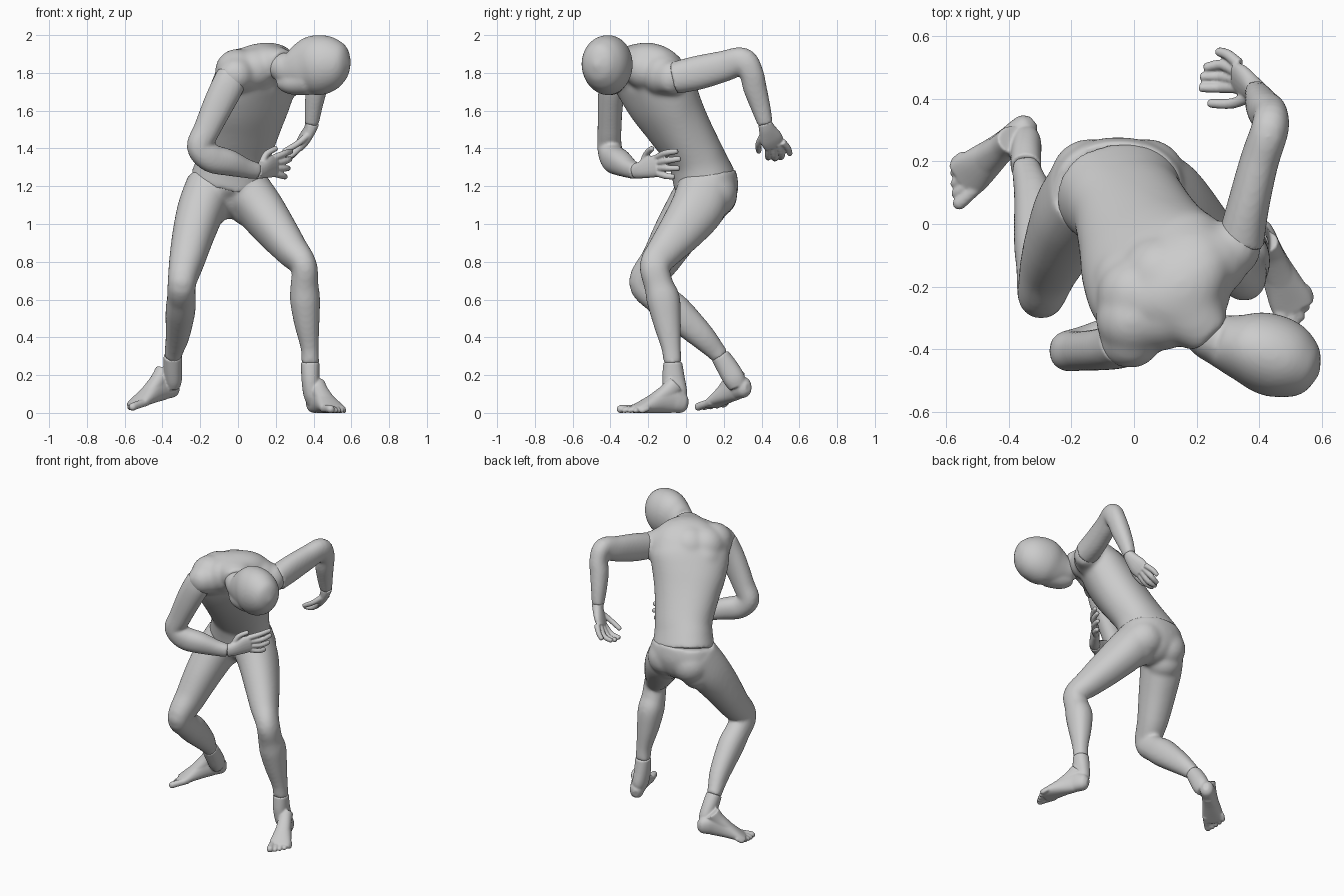
import bpy, bmesh, math
from mathutils import Vector as V, Matrix


def tube(bm, rings, side=None, sides=24, steps=5, power=2.2):
    """Closed smooth loft. Ring = x, y, z, half width, half depth [, yaw in degrees]."""
    n = len(rings)
    pts = []
    for i in range(n - 1):
        q = [rings[max(0, min(n - 1, i + k))] for k in (-1, 0, 1, 2)]
        for j in range(steps):
            t = j / steps
            pts.append([0.5 * (2 * b + (c - a) * t + (2 * a - 5 * b + 4 * c - d) * t * t
                               + (3 * b - a - 3 * c + d) * t ** 3) for a, b, c, d in zip(*q)])
    pts.append(list(rings[-1]))
    loops = []
    for i, p in enumerate(pts):
        tan = (V(pts[min(i + 1, len(pts) - 1)][:3]) - V(pts[max(i - 1, 0)][:3])).normalized()
        s = V(side) if side else V((math.cos(math.radians(p[5])), math.sin(math.radians(p[5])), 0))
        s = (s - tan * s.dot(tan)).normalized()
        d = tan.cross(s)
        loop = []
        for k in range(sides):
            a = 2 * math.pi * k / sides
            c, e = (math.copysign(abs(v) ** (2 / power), v) for v in (math.cos(a), math.sin(a)))
            loop.append(bm.verts.new(V(p[:3]) + s * max(p[3], .002) * c + d * max(p[4], .002) * e))
        loops.append(loop)
    for l0, l1 in zip(loops, loops[1:]):
        for k in range(sides):
            m = (k + 1) % sides
            bm.faces.new((l0[k], l0[m], l1[m], l1[k]))
    bm.faces.new(loops[0])
    bm.faces.new(loops[-1])


def balls(bm, *items):
    for x, y, z, r in items:
        bmesh.ops.create_icosphere(bm, subdivisions=3, radius=r, matrix=Matrix.Translation((x, y, z)))


def finish(bm, name, voxel, smooth=4):
    """Fuse the overlapping pieces into one smooth skin."""
    bmesh.ops.recalc_face_normals(bm, faces=bm.faces[:])
    me = bpy.data.meshes.new(name)
    bm.to_mesh(me)
    bm.free()
    ob = bpy.data.objects.new(name, me)
    bpy.context.collection.objects.link(ob)
    m = ob.modifiers.new("fuse", 'REMESH')
    m.mode, m.voxel_size = 'VOXEL', voxel
    m = ob.modifiers.new("soften", 'SMOOTH')
    m.factor, m.iterations = 0.5, smooth
    dg = bpy.context.evaluated_depsgraph_get()
    new = bpy.data.meshes.new_from_object(ob.evaluated_get(dg))
    ob.modifiers.clear()
    ob.data = new
    for f in ob.data.polygons:
        f.use_smooth = True


# Torso, twisting towards the left shoulder, with shoulder blades and shoulder caps
bm = bmesh.new()
tube(bm, [(-.05, .10, 1.225, .205, .17, 0), (-.03, .07, 1.31, .19, .155, 5),
          (-.01, .04, 1.38, .186, .148, 12), (.025, -.045, 1.52, .208, .157, 25),
          (.055, -.115, 1.64, .237, .163, 35), (.09, -.17, 1.75, .252, .155, 41),
          (.14, -.215, 1.835, .215, .13, 41), (.19, -.295, 1.855, .115, .09, 41),
          (.24, -.35, 1.842, .08, .08, 38)], sides=40)
for path in ([(.06, -.28, 1.79, .11, .10), (-.01, -.36, 1.79, .095, .095), (-.04, -.38, 1.755, .075, .085)],
             [(.24, -.13, 1.78, .10, .10), (.32, -.075, 1.775, .09, .09), (.35, -.05, 1.775, .075, .088)]):
    tube(bm, path, side=(.6, -.75, .1))
balls(bm, (-.01, -.365, 1.79, .097), (-.005, -.305, 1.81, .118), (.01, -.23, 1.80, .13),
      (-.005, -.19, 1.73, .13), (.09, -.17, 1.80, .14), (.18, -.13, 1.79, .135),
      (.25, -.12, 1.79, .115), (.315, -.075, 1.775, .092), (.20, -.22, 1.82, .11), (.09, -.29, 1.82, .115))
finish(bm, "torso", .011, 20)

# Head with neck, tipped over to the left with the face down, and a chin
bm = bmesh.new()
tube(bm, [(.20, -.33, 1.84, .065, .065), (.235, -.355, 1.83, .074, .08), (.27, -.37, 1.82, .082, .10),
          (.33, -.388, 1.825, .102, .135), (.40, -.405, 1.838, .126, .158), (.47, -.43, 1.845, .128, .153),
          (.53, -.455, 1.845, .105, .125), (.57, -.47, 1.842, .068, .08), (.592, -.478, 1.84, .004, .004)],
     side=(.38, .92, 0), sides=36, power=2.0)
tube(bm, [(.215, -.36, 1.755, .035, .03), (.24, -.37, 1.752, .052, .05), (.29, -.39, 1.75, .07, .067),
          (.36, -.41, 1.765, .085, .085)], side=(.38, .92, 0), power=2.0)
finish(bm, "head", .009, 8)

# Pelvis and both legs
bm = bmesh.new()
tube(bm, [(-.05, .10, 1.265, .202, .165), (-.05, .11, 1.19, .218, .167),
          (-.045, .105, 1.13, .20, .145), (-.035, .09, 1.08, .12, .10)], side=(1, 0, 0), sides=40)
balls(bm, (-.14, .145, 1.155, .128), (.04, .145, 1.16, .128), (-.05, .125, 1.17, .145),
      (-.165, .10, 1.09, .118), (.065, .10, 1.10, .118))
tube(bm, [(.03, .105, 1.2, .13, .145), (.11, .065, 1.09, .125, .145), (.20, -.02, .97, .108, .123),
          (.285, -.11, .86, .087, .096), (.35, -.165, .78, .069, .081), (.352, -.145, .68, .074, .078),
          (.355, -.12, .60, .08, .089), (.364, -.1, .48, .068, .075), (.38, -.078, .34, .048, .052),
          (.382, -.07, .26, .049, .049)], side=(1, 0, 0))
tube(bm, [(-.145, .105, 1.2, .13, .145), (-.195, .035, 1.08, .125, .142), (-.235, -.05, .95, .112, .125),
          (-.27, -.135, .81, .095, .104), (-.297, -.216, .69, .076, .088), (-.3, -.14, .605, .076, .086),
          (-.305, -.06, .54, .079, .091), (-.32, .08, .41, .064, .071), (-.34, .16, .325, .049, .052),
          (-.345, .184, .295, .049, .049)], side=(1, 0, 0))
finish(bm, "legs", .011, 14)


# Feet: ankle cuff, instep, lofted sole, five toes
def foot(name, origin, fwd, medial, cuff):
    o, d = V(origin), V(fwd).normalized()
    u = (V((0, 0, 1)) - d * d.z).normalized()
    s = d.cross(u) * medial

    def at(along, up, across=0):
        return tuple(o + d * along + u * up + s * across)
    bm = bmesh.new()
    tube(bm, cuff, side=(1, 0, 0))
    tube(bm, [(*at(.075, .15), .044, .05), (*at(.115, .115), .044, .046), (*at(.165, .085), .047, .04),
              (*at(.22, .058), .05, .032)], side=s)
    tube(bm, [(*at(a, h), w, t) for a, h, w, t in
              [(.004, .045, .018, .025), (.025, .05, .04, .049), (.06, .06, .045, .06), (.10, .07, .045, .07),
               (.155, .062, .05, .062), (.22, .045, .061, .045), (.28, .029, .069, .029),
               (.315, .02, .064, .02)]], side=s)
    for i in range(5):
        r = .021 if i == 0 else .0165 - .0008 * i
        x = .05 - .027 * i - (.004 if i else 0)
        tip = .388 - .014 * i - .0015 * i * i
        tube(bm, [(*at(.26, .025, x * .9), r, r), (*at(tip - .045, .024, x), r, r),
                  (*at(tip - .015, r, x), r, r), (*at(tip, r * .9, x), r * .5, r * .5)],
             side=s, sides=12, steps=3)
    finish(bm, name, .005, 10)


foot("left_foot", (.385, .01, -.002), (.41, -.91, 0), 1,
     [(.382, -.07, .268, .049, .05), (.384, -.066, .18, .048, .06),
      (.392, -.055, .10, .046, .062), (.40, -.05, .05, .035, .045)])
foot("right_foot", (-.31, .338, .09), (-.75, -.625, -.215), -1,
     [(-.345, .18, .303, .049, .05), (-.345, .22, .24, .049, .057),
      (-.343, .255, .18, .047, .058), (-.345, .275, .14, .038, .048)])

# Arms
bm = bmesh.new()
tube(bm, [(-.03, -.375, 1.79, .075, .082), (-.055, -.39, 1.73, .072, .086), (-.1, -.4, 1.64, .067, .082),
          (-.165, -.405, 1.5, .063, .071), (-.203, -.405, 1.41, .065, .068), (-.145, -.388, 1.35, .066, .075),
          (-.05, -.348, 1.325, .063, .07), (.04, -.3, 1.295, .048, .052), (.105, -.265, 1.28, .038, .043)],
     side=(0, 1, 0))
finish(bm, "right_arm", .009, 5)
bm = bmesh.new()
tube(bm, [(.34, -.06, 1.773, .075, .085), (.365, .06, 1.80, .067, .09), (.4, .2, 1.835, .062, .082),
          (.433, .30, 1.862, .06, .072), (.435, .345, 1.80, .056, .064), (.417, .365, 1.72, .056, .062),
          (.40, .395, 1.62, .047, .052), (.39, .42, 1.53, .037, .04)], side=(1, 0, 0))
finish(bm, "left_arm", .009, 5)


# Hands: palm plus curled digits, each given as base, middle and tip
def hand(name, palm, across, digits):
    bm = bmesh.new()
    tube(bm, palm, side=across, sides=20)
    for path in digits:
        p = [V(q) for q in path]
        end = p[2] + (p[2] - p[1]).normalized() * .006
        tube(bm, [(*q, r, r) for q, r in zip(p + [end], (.019, .017, .0145, .008))],
             side=across, sides=12, steps=4, power=2)
    finish(bm, name, .005, 3)


hand("right_hand", [(.098, -.268, 1.28, .041, .035), (.13, -.235, 1.287, .046, .032),
                    (.17, -.18, 1.303, .058, .028), (.20, -.145, 1.308, .054, .021)], (0, 0, 1),
     [[(.19, -.155, 1.35), (.25, -.11, 1.375), (.28, -.05, 1.385)],
      [(.19, -.15, 1.322), (.255, -.10, 1.335), (.275, -.035, 1.345)],
      [(.19, -.15, 1.295), (.25, -.10, 1.295), (.265, -.04, 1.295)],
      [(.185, -.155, 1.27), (.235, -.11, 1.255), (.25, -.065, 1.25)],
      [(.125, -.23, 1.315), (.15, -.21, 1.37), (.20, -.18, 1.40)]])
hand("left_hand", [(.392, .418, 1.535, .036, .038), (.381, .43, 1.50, .045, .032),
                   (.35, .452, 1.45, .06, .028), (.325, .468, 1.415, .055, .021)], (-.1, .85, .4),
     [[(.335, .51, 1.435), (.30, .54, 1.40), (.27, .55, 1.37)],
      [(.33, .485, 1.425), (.28, .508, 1.37), (.23, .50, 1.35)],
      [(.33, .46, 1.415), (.275, .47, 1.355), (.218, .47, 1.345)],
      [(.33, .435, 1.41), (.275, .435, 1.36), (.215, .435, 1.35)],
      [(.375, .41, 1.475), (.315, .385, 1.425), (.245, .385, 1.385)]])
